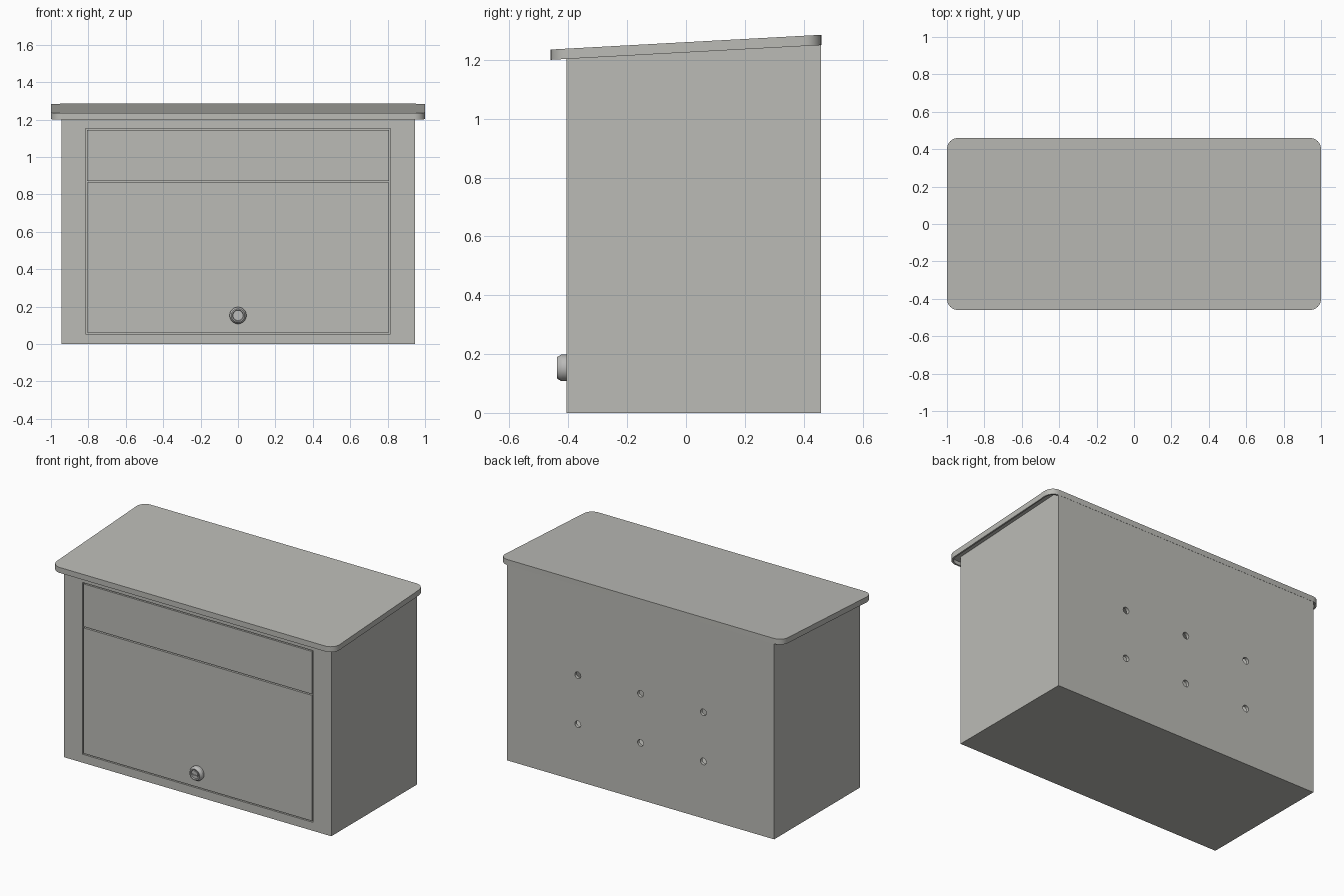
import bpy, bmesh, math
from mathutils import Matrix

if "Cube" in bpy.data.objects:
    bpy.data.objects.remove(bpy.data.objects["Cube"])

SLOPE = 0.05 / 0.92          # roof rise from front to back
WALL = 0.02


def roof_z(y, base=1.2):
    return base + SLOPE * (y + 0.46)


def material(name, col):
    m = bpy.data.materials.new(name)
    m.diffuse_color = (*col, 1)
    m.use_nodes = True
    m.node_tree.nodes["Principled BSDF"].inputs["Base Color"].default_value = m.diffuse_color
    return m


PAINT = material("warm grey paint", (0.50, 0.50, 0.47))
STEEL = material("lock steel", (0.50, 0.50, 0.49))


def finish(name, bm, mat):
    bmesh.ops.recalc_face_normals(bm, faces=bm.faces)
    me = bpy.data.meshes.new(name)
    bm.to_mesh(me)
    bm.free()
    me.materials.append(mat)
    ob = bpy.data.objects.new(name, me)
    bpy.context.collection.objects.link(ob)
    return ob


def extrude(name, pts, vec, mat=PAINT):
    bm = bmesh.new()
    f = bm.faces.new([bm.verts.new(p) for p in pts])
    r = bmesh.ops.extrude_face_region(bm, geom=[f])
    bmesh.ops.translate(bm, vec=vec, verts=[v for v in r["geom"] if isinstance(v, bmesh.types.BMVert)])
    return finish(name, bm, mat)


def box(name, x0, x1, y0, y1, z0, z1, mat=PAINT):
    return extrude(name, [(x0, y0, z0), (x1, y0, z0), (x1, y1, z0), (x0, y1, z0)], (0, 0, z1 - z0), mat)


def cylinder_y(name, x, y, z, r, depth, seg=24, mat=PAINT):
    bm = bmesh.new()
    bmesh.ops.create_cone(bm, cap_ends=True, segments=seg, radius1=r, radius2=r, depth=depth,
                          matrix=Matrix.Translation((x, y, z)) @ Matrix.Rotation(math.pi / 2, 4, 'X'))
    return finish(name, bm, mat)


def cut(ob, cutter):
    cutter.hide_render = True
    mod = ob.modifiers.new("cut", 'BOOLEAN')
    mod.operation = 'DIFFERENCE'
    mod.solver = 'EXACT'
    mod.object = cutter
    bpy.context.view_layer.objects.active = ob
    bpy.ops.object.modifier_apply(modifier=mod.name)
    bpy.data.objects.remove(cutter, do_unlink=True)


def smooth(ob):
    bpy.ops.object.select_all(action='DESELECT')
    ob.select_set(True)
    bpy.context.view_layer.objects.active = ob
    bpy.ops.object.shade_smooth_by_angle(angle=math.radians(30))


# sheet metal body with a sloping top edge, hollow inside
F, B, W = -0.407, 0.459, 0.945
TOP = 1.223                   # underside of the lid plate at the front
body = extrude("body", [(-W, F, 0), (-W, B, 0), (-W, B, roof_z(B, TOP)), (-W, F, roof_z(F, TOP))], (2 * W, 0, 0))
cut(body, box("hollow", -W + WALL, W - WALL, F + WALL, B - WALL, WALL, 1.5))
cut(body, box("front_opening", -0.816, 0.816, F - 0.1, F + 0.1, 0.054, 1.152))

# mounting holes in the back wall
for x in (-0.444, 0, 0.444):
    for z in (0.364, 0.678):
        cut(body, cylinder_y("mount_hole", x, B, z, 0.021, 0.1))
smooth(body)

# mail flap and door, set in the opening with a narrow gap
box("mail_flap", -0.808, 0.808, F, F + WALL, 0.872, 1.145)
box("door", -0.808, 0.808, F, F + WALL, 0.061, 0.864)


# lid: rounded, sloping tray with a lip all round
def rounded(hx, hy, r, base):
    pts = []
    for k, (sx, sy) in enumerate([(1, 1), (-1, 1), (-1, -1), (1, -1)]):
        for i in range(9):
            a = math.pi / 2 * (k + i / 8)
            x, y = sx * (hx - r) + r * math.cos(a), sy * (hy - r) + r * math.sin(a)
            pts.append((x, y, roof_z(y, base)))
    return pts


lid = extrude("lid", rounded(1.0, 0.46, 0.06, 1.2), (0, 0, 0.035))
cut(lid, extrude("lid_recess", rounded(0.99, 0.45, 0.05, 1.1), (0, 0, 0.123)))
smooth(lid)

# lock: turned collar with a recessed core, profile is (radius, y)
LZ = 0.153
profile = [(0.045, F + 0.01), (0.045, -0.424), (0.036, -0.439), (0.030, -0.439), (0.027, -0.432)]
bm = bmesh.new()
N = 40
rings = [[bm.verts.new((r * math.cos(2 * math.pi * i / N), y, LZ + r * math.sin(2 * math.pi * i / N)))
          for i in range(N)] for r, y in profile]
for a, b in zip(rings, rings[1:]):
    for i in range(N):
        bm.faces.new((a[i], a[(i + 1) % N], b[(i + 1) % N], b[i]))
bm.faces.new(rings[0])
bm.faces.new(rings[-1])
lock = finish("lock_collar", bm, STEEL)
smooth(lock)
core = cylinder_y("lock_core", 0, -0.433, LZ, 0.022, 0.010, 32, STEEL)
cut(core, box("key_slot", -0.016, 0.016, -0.45, -0.434, LZ - 0.004, LZ + 0.004, STEEL))
smooth(core)
